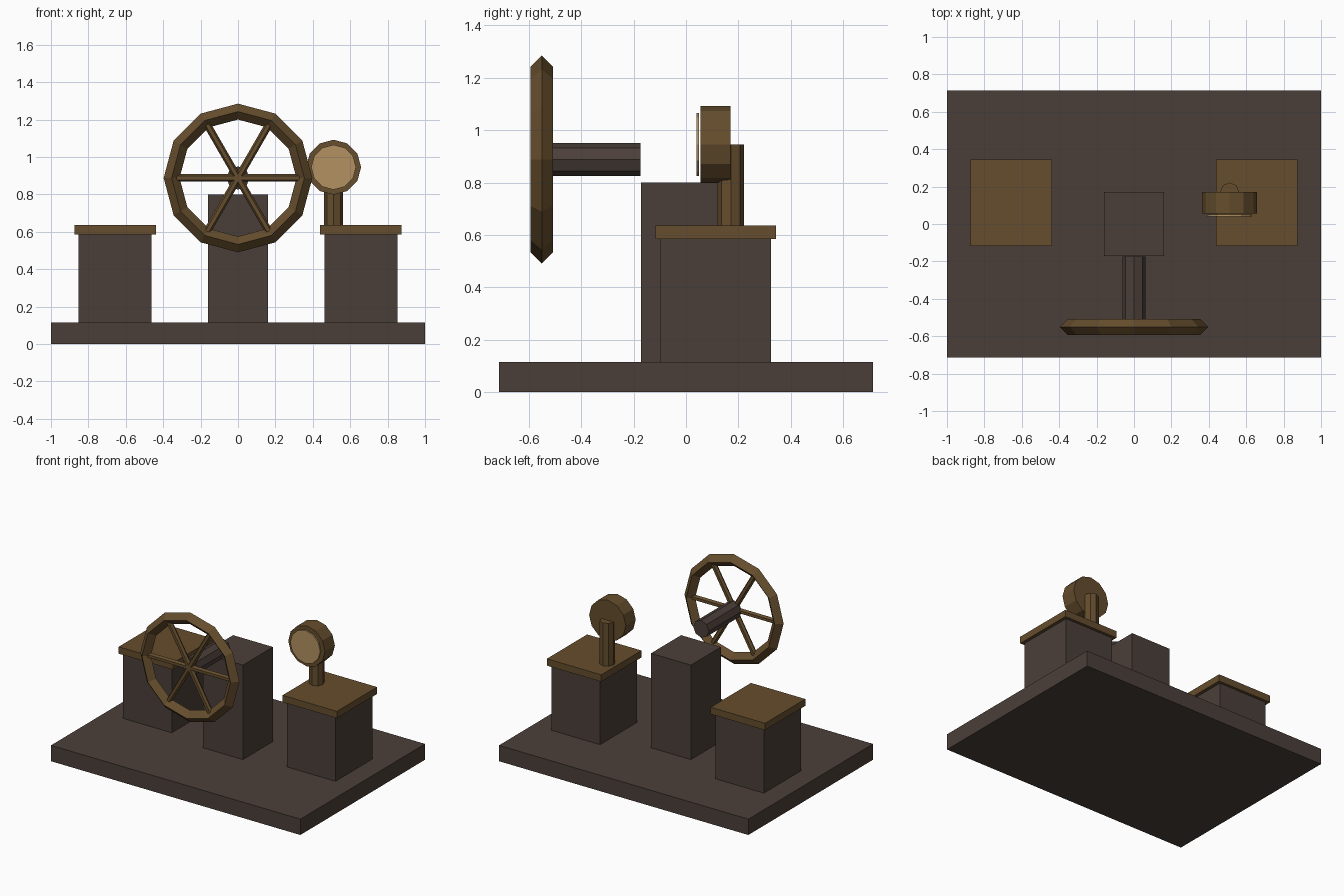
import bpy, math
from mathutils import Matrix, Vector

if "Cube" in bpy.data.objects:
    bpy.data.objects.remove(bpy.data.objects["Cube"])


def material(name, srgb):
    m = bpy.data.materials.new(name)
    m.diffuse_color = [(c / 255 / 12.92 if c < 10 else ((c / 255 + 0.055) / 1.055) ** 2.4) for c in srgb] + [1]
    m.use_nodes = True
    m.node_tree.nodes["Principled BSDF"].inputs["Base Color"].default_value = m.diffuse_color
    return m


STONE = material("dark stone", (75, 63, 57))
BRONZE = material("aged bronze", (101, 77, 45))
DIAL = material("pale dial", (178, 145, 98))


def finish(name, mat):
    o = bpy.context.object
    o.name = name
    o.data.materials.append(mat)
    return o


def box(name, mat, x0, x1, y0, y1, z0, z1):
    bpy.ops.mesh.primitive_cube_add(size=1)
    o = finish(name, mat)
    o.data.transform(Matrix.Translation(((x0 + x1) / 2, (y0 + y1) / 2, (z0 + z1) / 2))
                     @ Matrix.Diagonal((x1 - x0, y1 - y0, z1 - z0, 1)))
    return o


def rod(name, mat, start, end, radius, sides):
    a, b = Vector(start), Vector(end)
    bpy.ops.mesh.primitive_cylinder_add(vertices=sides, radius=radius, depth=(b - a).length)
    o = finish(name, mat)
    turn = (b - a).to_track_quat('Z', 'Y').to_matrix().to_4x4()
    o.data.transform(Matrix.Translation((a + b) / 2) @ turn)
    return o


# base slab and central column
box("base", STONE, -1, 1, -0.714, 0.714, 0, 0.115)
box("column", STONE, -0.16, 0.16, -0.172, 0.172, 0.115, 0.80)

# side pedestals with overhanging caps
for side, s in (("left", -1), ("right", 1)):
    x = 0.657 * s
    box(side + "_pedestal", STONE, x - 0.195, x + 0.195, -0.099, 0.324, 0.115, 0.585)
    box(side + "_cap", BRONZE, x - 0.218, x + 0.218, -0.117, 0.344, 0.585, 0.635)

# hand wheel: diamond-section rim, six spokes, axle
WY, WZ = -0.551, 0.8875
bpy.ops.mesh.primitive_torus_add(major_segments=12, minor_segments=4,
                                 major_radius=0.355, minor_radius=0.0425)
rim = finish("wheel_rim", BRONZE)
rim.data.transform(Matrix.Translation((0, WY, WZ)) @ Matrix.Rotation(math.pi / 2, 4, 'X'))
for i in range(6):
    a = i * math.pi / 3
    rod(f"wheel_spoke_{i + 1}", BRONZE, (0, WY, WZ),
        (0.345 * math.cos(a), WY, WZ + 0.345 * math.sin(a)), 0.02, 6)
rod("wheel_axle", STONE, (0, WY, WZ), (0, -0.173, WZ), 0.0625, 8)

# gauge on the right pedestal: post, drum and pale dial
rod("gauge_post", BRONZE, (0.511, 0.171, 0.635), (0.511, 0.171, 0.945), 0.051, 8)
rod("gauge_drum", BRONZE, (0.511, 0.056, 0.945), (0.511, 0.17, 0.945), 0.147, 12)
rod("gauge_dial", DIAL, (0.511, 0.04, 0.945), (0.511, 0.05, 0.945), 0.12, 12)
